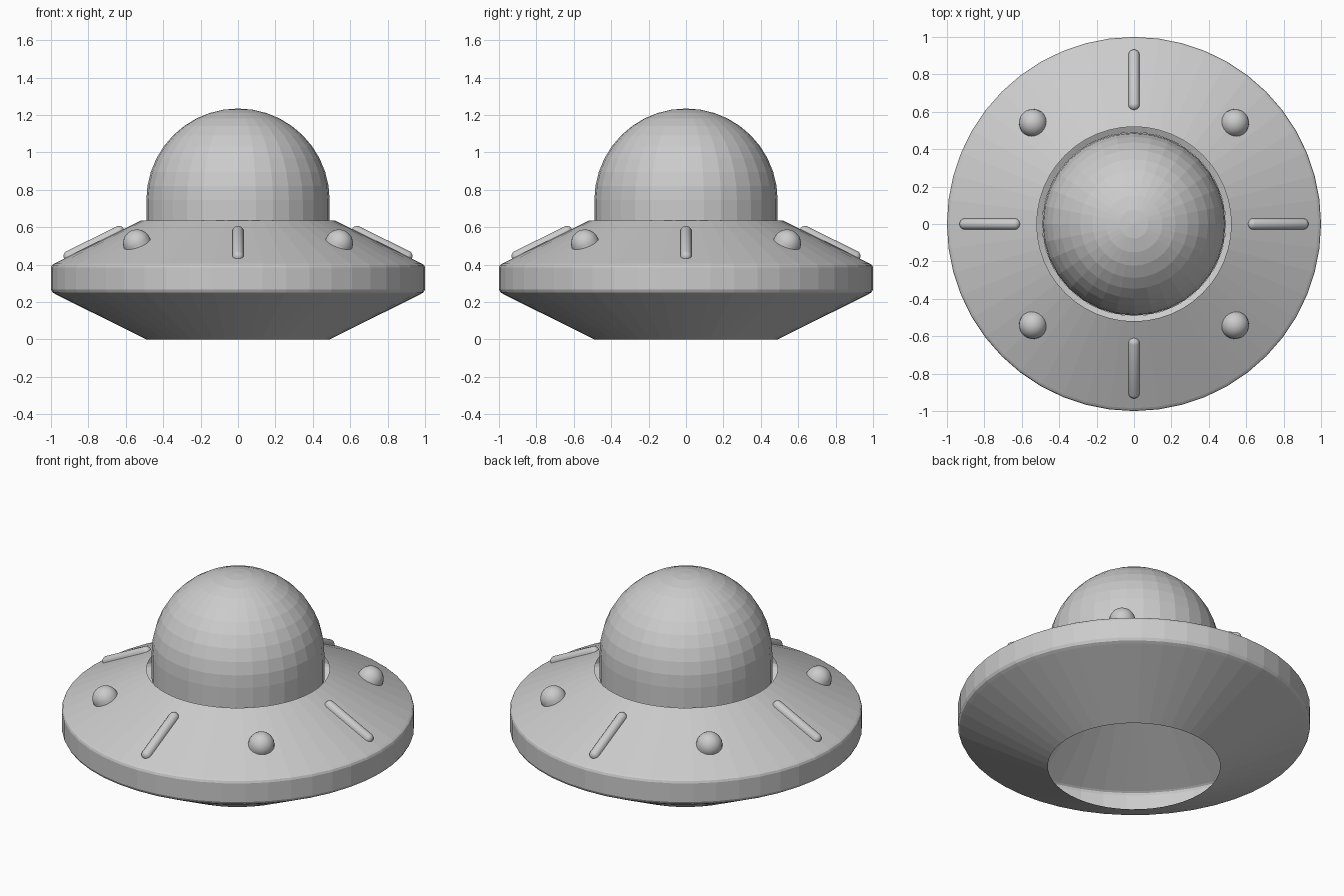
import bpy, bmesh, math
from mathutils import Matrix, Vector

if "Cube" in bpy.data.objects:
    bpy.data.objects.remove(bpy.data.objects["Cube"])

RIM, HOLE = (0.985, 0.405), (0.52, 0.635)      # upper slope, outer and inner end
SLOPE = (HOLE[1] - RIM[1]) / (RIM[0] - HOLE[0])
TILT = math.atan(SLOPE)


def finish(name, bm, smooth=None):
    mesh = bpy.data.meshes.new(name)
    bm.to_mesh(mesh)
    bm.free()
    obj = bpy.data.objects.new(name, mesh)
    bpy.context.collection.objects.link(obj)
    if smooth:
        bpy.ops.object.select_all(action='DESELECT')
        obj.select_set(True)
        bpy.context.view_layer.objects.active = obj
        bpy.ops.object.shade_smooth_by_angle(angle=math.radians(smooth))
    return obj


def lathe(name, profile, steps):
    """Spin an (r, z) profile, listed from bottom to top, around z."""
    bm = bmesh.new()
    verts = [bm.verts.new((r, 0, z)) for r, z in profile]
    edges = [bm.edges.new(pair) for pair in zip(verts, verts[1:])]
    bmesh.ops.spin(bm, geom=verts + edges, cent=(0, 0, 0), axis=(0, 0, 1),
                   angle=2 * math.pi, steps=steps, use_duplicate=False)
    bmesh.ops.remove_doubles(bm, verts=bm.verts, dist=1e-4)
    bmesh.ops.recalc_face_normals(bm, faces=bm.faces)
    # open shells: make sure the faces point outwards
    far = max(bm.faces, key=lambda f: f.calc_center_median().xy.length)
    if far.normal.dot(far.calc_center_median()) < 0:
        bmesh.ops.reverse_faces(bm, faces=bm.faces)
    return finish(name, bm)


def half_pill(name, radius, stretch, dist, angle):
    """Half sphere, optionally stretched outwards, seated on the upper slope."""
    bm = bmesh.new()
    bmesh.ops.create_uvsphere(bm, u_segments=20, v_segments=11, radius=radius,
                              matrix=Matrix.Rotation(math.pi / 2, 4, 'Y'))
    for v in bm.verts:
        v.co.x += math.copysign(stretch, v.co.x)
    bmesh.ops.bisect_plane(bm, geom=bm.verts[:] + bm.edges[:] + bm.faces[:],
                           plane_co=(0, 0, 0), plane_no=(0, 0, 1), clear_inner=True)
    z = RIM[1] + (RIM[0] - dist) * SLOPE
    bm.transform(Matrix.Rotation(angle, 4, 'Z')
                 @ Matrix.Translation(Vector((dist, 0, z)))
                 @ Matrix.Rotation(TILT, 4, 'Y'))
    return finish(name, bm, 40)


# Hollow saucer, open below and around the dome
lathe("saucer_hull", [(0.49, 0), (0.975, 0.242), (0.992, 0.252), (1.0, 0.268),
                      (1.0, 0.385), (0.995, 0.398), RIM, HOLE], 48)

# Dome with a short straight skirt
R, CZ, ROWS = 0.49, 0.745, 10
arc = [(R * math.cos(i * math.pi / 2 / ROWS), CZ + R * math.sin(i * math.pi / 2 / ROWS))
       for i in range(ROWS + 1)]
lathe("dome", [(R, 0.57), (R, 0.66)] + arc, 32)

# Round lamps on the diagonals, bars on the axes
for i in range(4):
    a = i * math.pi / 2
    half_pill(f"lamp_{i + 1}", 0.075, 0, 0.764, a + math.pi / 4)
    half_pill(f"bar_{i + 1}", 0.03, 0.1485, 0.77, a)
